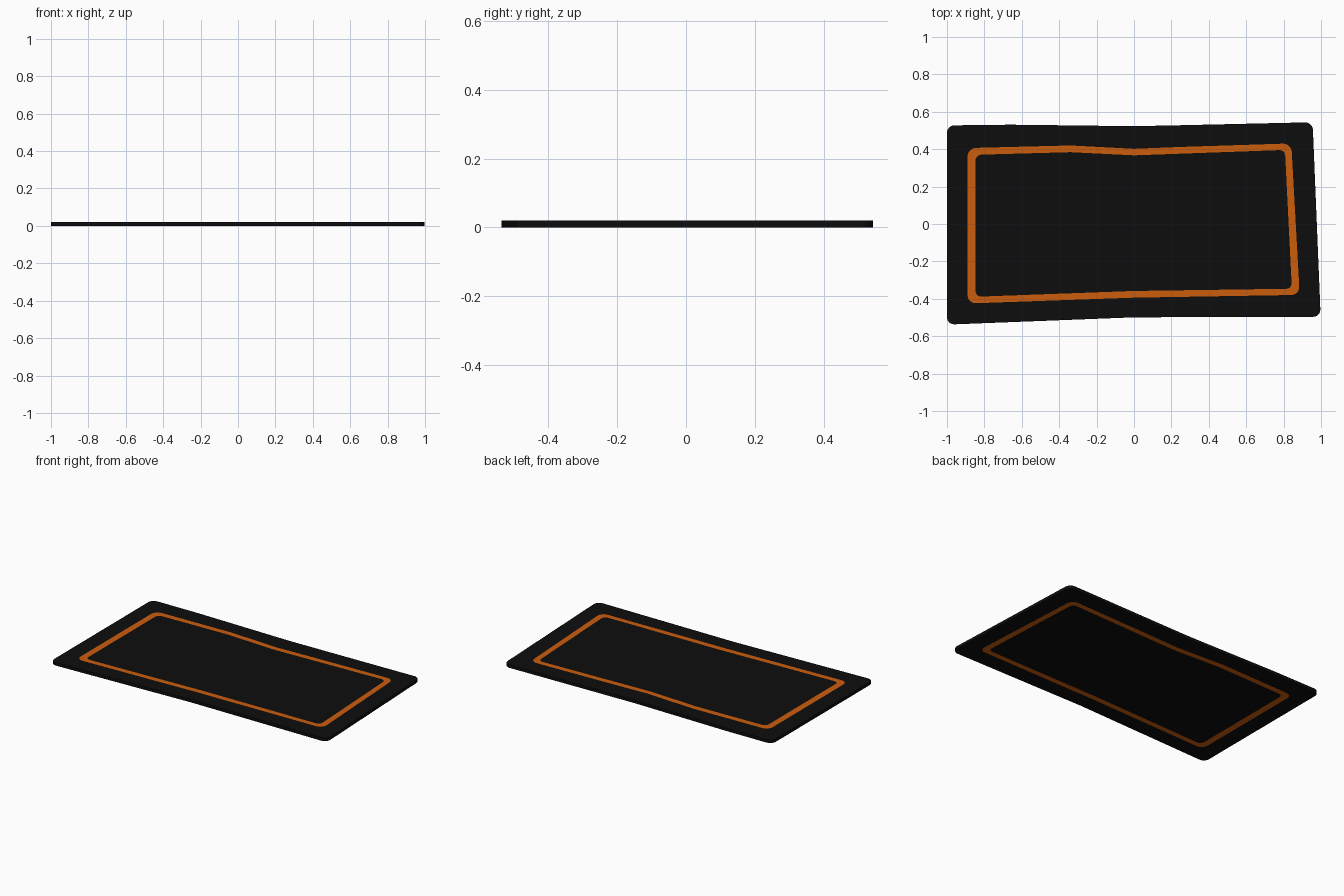
import bpy, bmesh, math
from mathutils import Vector

if "Cube" in bpy.data.objects:
    bpy.data.objects.remove(bpy.data.objects["Cube"])

THICK = 0.02


def material(name, rgb):
    m = bpy.data.materials.new(name)
    m.diffuse_color = (*rgb, 1)
    m.use_nodes = True
    m.node_tree.nodes["Principled BSDF"].inputs["Base Color"].default_value = m.diffuse_color
    return m


def outline(points, radii, steps=6):
    """Closed loop (counter-clockwise); points with a radius become rounded corners."""
    result = []
    n = len(points)
    for i, p in enumerate(points):
        p, r = Vector(p), radii[i]
        if not r:
            result.append(p)
            continue
        a = p + (Vector(points[i - 1]) - p).normalized() * r
        b = p + (Vector(points[(i + 1) % n]) - p).normalized() * r
        c = a + b - p
        for k in range(steps + 1):
            t = k / steps * math.pi / 2
            result.append(c + (a - c) * math.cos(t) + (b - c) * math.sin(t))
    return result


def corners(r):
    # corner, one bend, corner, corner, three bends, corner
    return [r, 0, r, r, 0, 0, 0, r]


# Mat edge, outer side of the stripe, inner side of the stripe
edge = outline([(-1, -.538), (0, -.499), (.998, -.496), (.955, .544),
                (.25, .528), (0, .523), (-.66, .531), (-1, .527)], corners(.04))
stripe_out = outline([(-.89, -.425), (0, -.394), (.886, -.379), (.841, .431),
                      (.25, .412), (0, .402), (-.34, .42), (-.89, .406)], corners(.045))
stripe_in = outline([(-.847, -.389), (0, -.358), (.844, -.346), (.807, .396),
                     (.25, .376), (0, .367), (-.34, .384), (-.847, .37)], corners(.03))

bm = bmesh.new()


def ring(loop, z):
    return [bm.verts.new((p.x, p.y, z)) for p in loop]


def bridge(a, b, mat):
    n = len(a)
    for i in range(n):
        j = (i + 1) % n
        bm.faces.new((a[i], a[j], b[j], b[i])).material_index = mat


# Top and bottom faces share the same inset stripe
rims = []
for z in (0, THICK):
    e, o, s = (ring(l, z) for l in (edge, stripe_out, stripe_in))
    bridge(e, o, 0)
    bridge(o, s, 1)
    bm.faces.new(s)
    rims.append(e)
# Side wall
bridge(rims[0], rims[1], 0)
bmesh.ops.recalc_face_normals(bm, faces=bm.faces)

mesh = bpy.data.meshes.new("floor_mat")
bm.to_mesh(mesh)
bm.free()
mesh.materials.append(material("black rubber", (.004, .004, .004)))
mesh.materials.append(material("orange stripe", (.6, .11, .004)))
bpy.context.collection.objects.link(bpy.data.objects.new("floor_mat", mesh))
